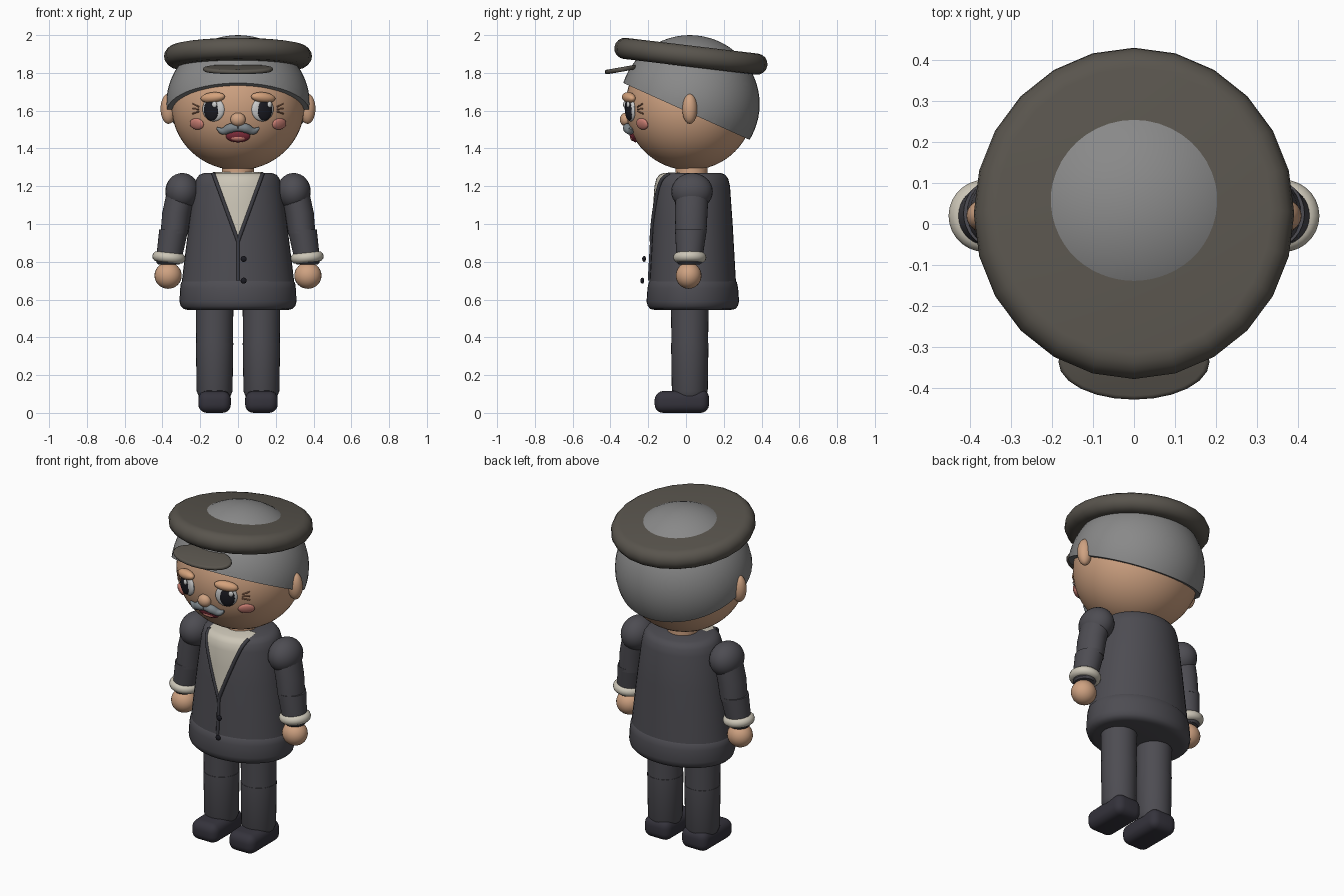
import bpy, bmesh, math
from mathutils import Vector, Matrix, Euler

if "Cube" in bpy.data.objects:
    bpy.data.objects.remove(bpy.data.objects["Cube"])


def mat(name, r, g, b):
    m = bpy.data.materials.new(name)
    m.diffuse_color = (r, g, b, 1)
    m.use_nodes = True
    m.node_tree.nodes["Principled BSDF"].inputs["Base Color"].default_value = m.diffuse_color
    return m


SKIN = mat("skin", .62, .36, .22)
LID = mat("eyelid", .66, .36, .2)
BLUSH = mat("blush", .62, .22, .18)
SUIT = mat("suit", .075, .073, .085)
TRIM = mat("suit_trim", .045, .045, .055)
SHOE = mat("shoe", .035, .033, .045)
CREAM = mat("cream", .6, .56, .47)
CAP = mat("cap", .1, .09, .075)
HAIR = mat("hair", .25, .25, .25)
WHISKER = mat("whisker", .2, .23, .25)
BLACK = mat("black", .01, .01, .015)
WHITE = mat("white", .8, .8, .8)
RED = mat("mouth_red", .25, .03, .05)
LINE = mat("wrinkle", .3, .14, .08)


def finish(name, bm, m):
    bmesh.ops.recalc_face_normals(bm, faces=bm.faces)
    me = bpy.data.meshes.new(name)
    bm.to_mesh(me)
    bm.free()
    ob = bpy.data.objects.new(name, me)
    bpy.context.collection.objects.link(ob)
    me.materials.append(m)
    return ob


def ball(name, loc, scale, m, rot=None, seg=24):
    bm = bmesh.new()
    bmesh.ops.create_uvsphere(bm, u_segments=seg, v_segments=seg * 2 // 3, radius=1)
    rot = rot or Matrix.Identity(4)
    bm.transform(Matrix.Translation(loc) @ rot @ Matrix.Diagonal((*scale, 1)))
    return finish(name, bm, m)


def loft(name, rings, m, xf=None, seg=32):
    """Stack of ellipses (centre x, centre y, z, rx, ry), capped at both ends."""
    bm = bmesh.new()
    loops = []
    for cx, cy, z, rx, ry in rings:
        loops.append([bm.verts.new((cx + rx * math.cos(2 * math.pi * i / seg),
                                    cy + ry * math.sin(2 * math.pi * i / seg), z)) for i in range(seg)])
    for a, b in zip(loops, loops[1:]):
        for i in range(seg):
            j = (i + 1) % seg
            bm.faces.new((a[i], a[j], b[j], b[i]))
    bm.faces.new(loops[0])
    bm.faces.new(loops[-1])
    if xf:
        bm.transform(xf)
    return finish(name, bm, m)


def tube(name, pts, radii, m):
    cu = bpy.data.curves.new(name, 'CURVE')
    cu.dimensions = '3D'
    cu.bevel_depth = 1
    cu.bevel_resolution = 3
    cu.use_fill_caps = True
    cu.resolution_u = 6
    sp = cu.splines.new('BEZIER')
    sp.bezier_points.add(len(pts) - 1)
    for p, co, r in zip(sp.bezier_points, pts, radii):
        p.co, p.radius = co, r
        p.handle_left_type = p.handle_right_type = 'AUTO'
    cu.materials.append(m)
    ob = bpy.data.objects.new(name, cu)
    bpy.context.collection.objects.link(ob)
    return ob


def disc(name, rx, ry, half, bev, m, xf, seg):
    """Flat elliptical disc with a rounded rim."""
    rings = []
    for k in range(9):
        a = -math.pi / 2 + math.pi * k / 8
        d = bev * (1 - math.cos(a))
        rings.append((0, 0, half * math.sin(a), rx - d, ry - d))
    return loft(name, rings, m, xf, seg)


# head
HC, HR = Vector((0, .02, 1.625)), Vector((.352, .34, .34))
ball("head", HC, HR, SKIN, seg=48)
loft("neck", [(0, .03, 1.22, .085, .085), (0, .03, 1.34, .085, .085)], SKIN)


def face_y(x, z):
    return HC.y - HR.y * math.sqrt(max(0, 1 - (x / HR.x) ** 2 - ((z - HC.z) / HR.z) ** 2))


def on_face(name, x, z, scale, m, out=0.0, roll=0.0):
    p = Vector((x, face_y(x, z), z))
    n = Vector([(p[i] - HC[i]) / HR[i] ** 2 for i in range(3)]).normalized()
    rot = n.to_track_quat('-Y', 'Z').to_matrix().to_4x4() @ Matrix.Rotation(roll, 4, 'Y')
    return ball(name, p + n * out, scale, m, rot)


# hair: ellipsoid trimmed by a sloping plane
bm = bmesh.new()
bmesh.ops.create_uvsphere(bm, u_segments=48, v_segments=32, radius=1)
bm.transform(Matrix.Translation((0, .02, 1.635)) @ Matrix.Diagonal((.38, .37, .365, 1)))
cut = bmesh.ops.bisect_plane(bm, geom=bm.verts[:] + bm.edges[:] + bm.faces[:], plane_co=(0, 0, 1.597),
                             plane_no=(0, -.45, -1), clear_outer=True)
bmesh.ops.holes_fill(bm, edges=[e for e in bm.edges if e.is_boundary], sides=0)
finish("hair", bm, HAIR)

# cap and peak
disc("cap", .392, .408, .056, .056, CAP,
     Matrix.Translation((0, .026, 1.888)) @ Matrix.Rotation(math.radians(-6.8), 4, 'X'), 24)
disc("cap_peak", .185, .094, .012, .012, CAP,
     Matrix.Translation((0, -.337, 1.819)) @ Matrix.Rotation(math.radians(10), 4, 'X'), 24)

# face
for s, side in ((-1, "right"), (1, "left")):
    ball(f"ear_{side}", (s * .368, .02, 1.61), (.042, .04, .08), SKIN)
    on_face(f"eye_white_{side}", s * .13, 1.607, (.062, .02, .064), WHITE)
    on_face(f"pupil_{side}", s * .137, 1.603, (.042, .014, .055), BLACK, .012)
    on_face(f"eye_glint_{side}", s * .137 + .02, 1.632, (.014, .008, .016), WHITE, .025)
    on_face(f"eyelid_{side}", s * .13, 1.668, (.068, .03, .028), LID, .01, s * .1)
    on_face(f"eyebrow_{side}", s * .13, 1.745, (.052, .02, .015), WHISKER, .012, s * .08)
    on_face(f"cheek_{side}", s * .217, 1.53, (.046, .014, .031), BLUSH, .002)
    for k in (-1, 0, 1):
        ends = [(s * .207, 1.608 + k * .012), (s * .24, 1.61 + k * .026)]
        tube(f"eye_wrinkle_{side}", [(x, face_y(x, z) - .002, z) for x, z in ends], (.004, .004), LINE)
    path = [(0, 1.51), (.04, 1.507), (.08, 1.492), (.112, 1.508)]
    tube(f"moustache_{side}", [(s * x, face_y(x, z) - .012, z) for x, z in path],
         (.02, .026, .02, .006), WHISKER)
ball("nose", (0, -.32, 1.553), (.04, .03, .036), SKIN)
on_face("mouth", 0, 1.465, (.064, .016, .036), RED)
on_face("tongue", 0, 1.458, (.04, .012, .016), BLUSH, .008)

# jacket body
CY = .036
BODY = [(.66, .30, .23), (.7, .297, .228), (1.0, .26, .211), (1.2, .232, .197), (1.24, .22, .187),
        (1.26, .205, .172), (1.27, .18, .15)]
loft("jacket_body", [(0, CY, z, rx, ry) for z, rx, ry in BODY], SUIT, seg=40)
HEM = [(.545, .265, .2), (.55, .288, .225), (.565, .303, .238), (.59, .31, .245), (.66, .306, .24),
       (.69, .302, .234), (.702, .29, .225)]
loft("jacket_hem", [(0, CY, z, rx, ry) for z, rx, ry in HEM], SUIT, seg=40)


def front_y(x, z):
    for (z0, a0, b0), (z1, a1, b1) in zip(BODY, BODY[1:]):
        if z0 <= z <= z1:
            t = (z - z0) / (z1 - z0)
            rx, ry = a0 + t * (a1 - a0), b0 + t * (b1 - b0)
            return CY - ry * math.sqrt(1 - (x / rx) ** 2)


# shirt front set into the V of the jacket
bm = bmesh.new()
rows = []
for z in (.92, 1.0, 1.1, 1.2, 1.24, 1.26, 1.27):
    w = .132 * (z - .91) / .36
    rows.append([bm.verts.new((w * k / 4, front_y(w * k / 4, z) - .006, z)) for k in range(-4, 5)])
rows.append([bm.verts.new((.132 * k / 4, -.01, 1.276)) for k in range(-4, 5)])
for a, b in zip(rows, rows[1:]):
    for i in range(8):
        bm.faces.new((a[i], a[i + 1], b[i + 1], b[i]))
finish("shirt_front", bm, CREAM)

# lapel edges, closing seam and buttons
for s, side in ((-1, "right"), (1, "left")):
    pts = [(s * .132 * (z - .91) / .36, z) for z in (.91, 1.0, 1.1, 1.2, 1.24, 1.265)]
    tube(f"lapel_edge_{side}", [(x, front_y(x, z) - .004, z) for x, z in pts], [.01] * 6, TRIM)
tube("jacket_seam", [(0, front_y(0, z) - .002, z) for z in (.91, .8, .7)], [.009] * 3, TRIM)
for z in (.815, .7):
    ball("button", (.03, -.222 - (.815 - z) * .08, z), (.016, .01, .016), BLACK, seg=16)

# arms, legs and shoes
for s, side in ((-1, "right"), (1, "left")):
    ball(f"shoulder_{side}", (s * .295, .032, 1.172), (.09, .11, .098), SUIT)
    loft(f"upper_arm_{side}", [(s * .338, .026, .95, .072, .082), (s * .325, .028, 1.06, .076, .086),
                               (s * .297, .032, 1.18, .078, .088)], SUIT)
    loft(f"forearm_{side}", [(s * .368, .018, .785, .055, .055), (s * .366, .018, .795, .066, .066),
                             (s * .36, .02, .85, .07, .072), (s * .34, .026, .97, .077, .084)], SUIT)
    bpy.ops.mesh.primitive_torus_add(major_radius=.06, minor_radius=.028, major_segments=28, minor_segments=12,
                                     location=(s * .366, .02, .823), rotation=(0, s * -.1, 0))
    cuff = bpy.context.object
    cuff.name = f"cuff_{side}"
    cuff.data.materials.append(CREAM)
    ball(f"hand_{side}", (s * .37, .014, .727), (.072, .068, .07), SKIN)
    x = s * .124
    loft(f"thigh_{side}", [(x, .02, .365, .097, .097), (x, .02, .6, .1, .1)], SUIT)
    loft(f"shin_{side}", [(x, .02, .09, .085, .085), (x, .02, .115, .095, .095), (x, .02, .37, .099, .099)], SUIT)
    # shoe: rounded block with a lowered toe
    bm = bmesh.new()
    bmesh.ops.create_cube(bm, size=1)
    bm.transform(Matrix.Translation((x, -.022, .067)) @ Matrix.Diagonal((.172, .288, .122, 1)))
    for v in bm.verts:
        if v.co.z > .1:
            v.co.z += .002 if v.co.y > 0 else -.008
    bmesh.ops.bevel(bm, geom=bm.edges[:], offset=.045, segments=5, profile=.5, affect='EDGES')
    zmin = min(v.co.z for v in bm.verts)
    bmesh.ops.translate(bm, verts=bm.verts, vec=(0, 0, -zmin))
    finish(f"shoe_{side}", bm, SHOE)

# curves to meshes, then smooth shading with sharp edges kept
bpy.ops.object.select_all(action='SELECT')
bpy.context.view_layer.objects.active = bpy.data.objects["jacket_seam"]
bpy.ops.object.convert(target='MESH')
bpy.ops.object.select_all(action='SELECT')
bpy.ops.object.shade_smooth_by_angle(angle=math.radians(40))
